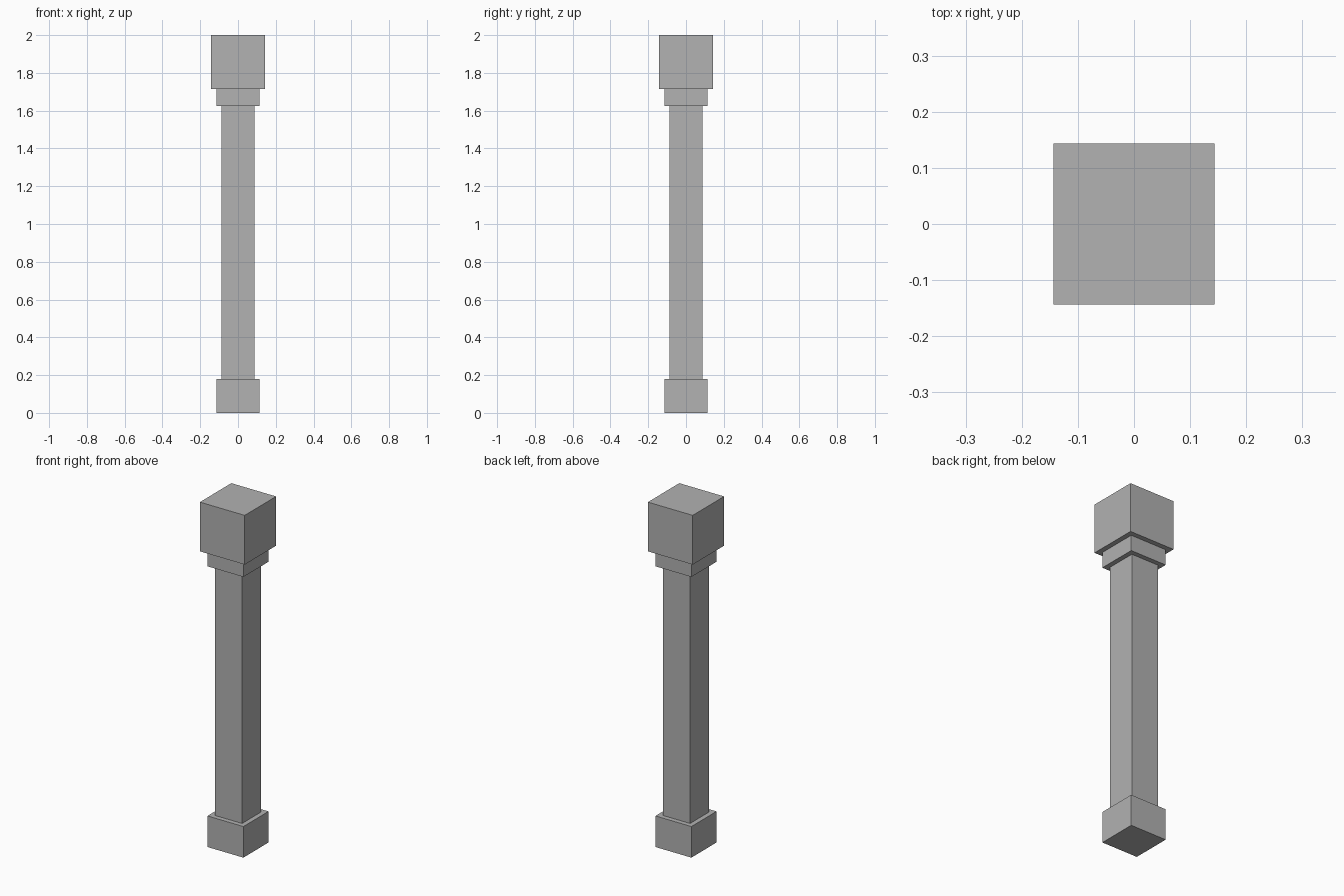
import bpy

cube = bpy.data.objects.get("Cube")
if cube:
    bpy.data.objects.remove(cube, do_unlink=True)

# Single stone colour
stone = bpy.data.materials.new("stone_grey")
stone.use_nodes = True
GREY = (0.445, 0.445, 0.445, 1)
stone.diffuse_color = GREY
stone.node_tree.nodes["Principled BSDF"].inputs["Base Color"].default_value = GREY


def block(name, width, bottom, top):
    """Square block centred on the column axis."""
    bpy.ops.mesh.primitive_cube_add(size=1, location=(0, 0, (bottom + top) / 2))
    obj = bpy.context.object
    obj.name = name
    obj.scale = (width, width, top - bottom)
    bpy.ops.object.transform_apply(location=False, rotation=False, scale=True)
    obj.data.materials.append(stone)
    return obj


# Column stacked from the ground up
block("base", 0.23, 0, 0.18)
block("shaft", 0.175, 0.18, 1.625)
block("collar", 0.23, 1.625, 1.715)
block("capital", 0.287, 1.715, 2)
